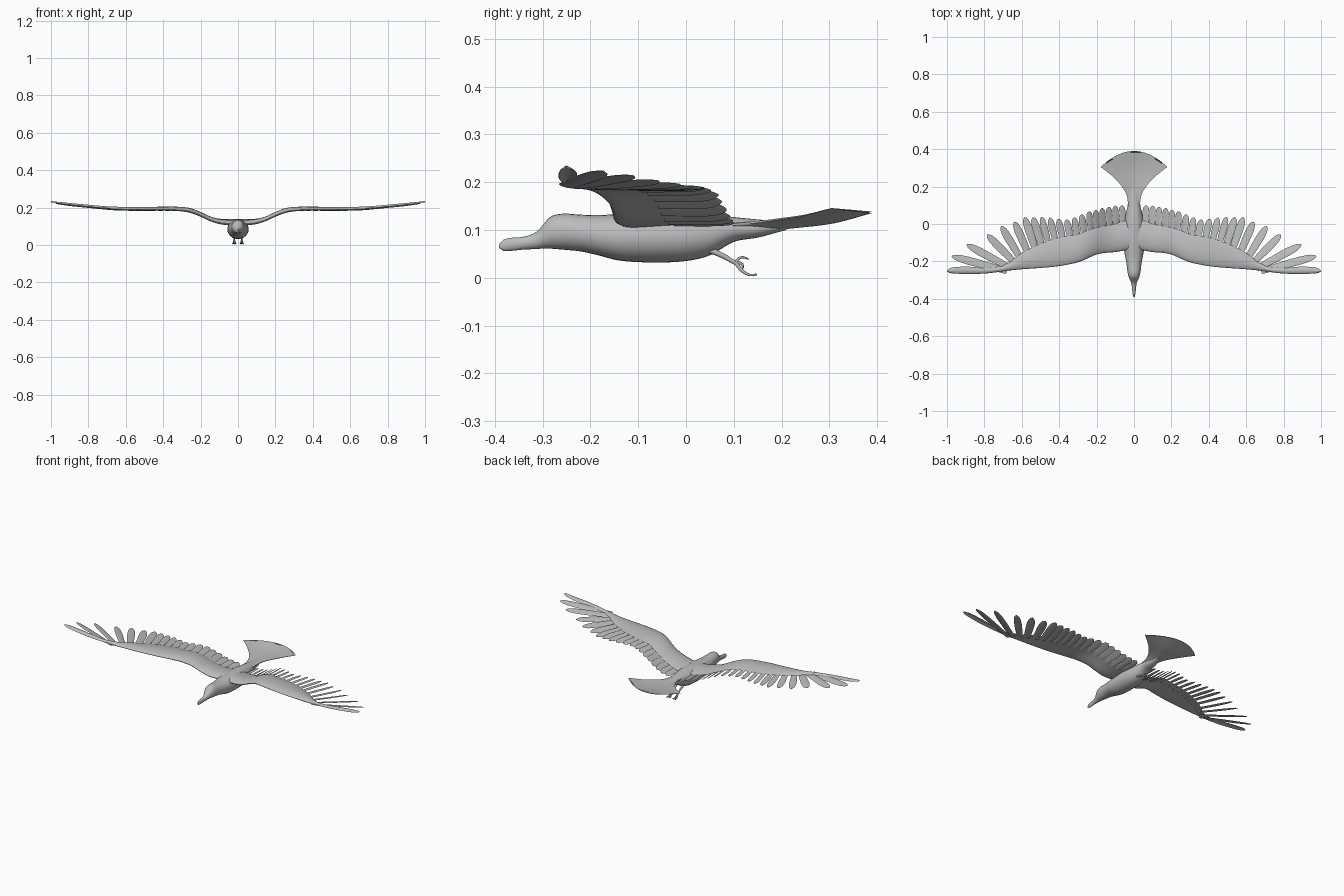
import bpy, bmesh, math
from mathutils import Vector

if "Cube" in bpy.data.objects:
    bpy.data.objects.remove(bpy.data.objects["Cube"])

grey = bpy.data.materials.new("plumage_grey")
grey.diffuse_color = (0.5, 0.5, 0.5, 1)
grey.use_nodes = True
grey.node_tree.nodes["Principled BSDF"].inputs["Base Color"].default_value = grey.diffuse_color


def curve(table, x):
    """Smooth interpolation through rows of (x, value, value...)."""
    n = len(table)
    x = min(max(x, table[0][0]), table[-1][0])
    i = 0
    while i < n - 2 and x > table[i + 1][0]:
        i += 1
    a, b = table[i], table[i + 1]
    p, q = table[max(i - 1, 0)], table[min(i + 2, n - 1)]
    h = b[0] - a[0]
    t = (x - a[0]) / h
    out = []
    for k in range(1, len(a)):
        ma = (b[k] - p[k]) / (b[0] - p[0]) * h
        mb = (q[k] - a[k]) / (q[0] - a[0]) * h
        out.append((2*t**3 - 3*t*t + 1) * a[k] + (t**3 - 2*t*t + t) * ma
                   + (3*t*t - 2*t**3) * b[k] + (t**3 - t*t) * mb)
    return out


def loft(bm, rings):
    """Skin closed rings and cap both ends."""
    vs = [[bm.verts.new(p) for p in r] for r in rings]
    n = len(vs[0])
    for a, b in zip(vs, vs[1:]):
        for j in range(n):
            bm.faces.new((a[j], a[(j + 1) % n], b[(j + 1) % n], b[j]))
    bm.faces.new(vs[0][::-1])
    bm.faces.new(vs[-1])


def finish(bm, name, mirror=False, angle=50):
    bmesh.ops.recalc_face_normals(bm, faces=bm.faces)
    me = bpy.data.meshes.new(name)
    bm.to_mesh(me)
    bm.free()
    ob = bpy.data.objects.new(name, me)
    bpy.context.collection.objects.link(ob)
    me.materials.append(grey)
    bpy.ops.object.select_all(action='DESELECT')
    ob.select_set(True)
    bpy.context.view_layer.objects.active = ob
    bpy.ops.object.shade_smooth_by_angle(angle=math.radians(angle))
    if mirror:
        ob.modifiers.new("mirror", 'MIRROR')
    return ob


# Body with head and bill: y, top, bottom, half width
BODY = [(-.391, .070, .062, .002), (-.385, .078, .057, .005), (-.37, .083, .056, .008),
        (-.34, .086, .059, .011), (-.315, .095, .060, .015), (-.30, .110, .061, .021),
        (-.285, .127, .061, .028), (-.26, .134, .059, .034), (-.22, .132, .055, .039),
        (-.18, .131, .046, .046), (-.14, .134, .036, .053), (-.07, .138, .032, .057),
        (0, .137, .035, .054), (.05, .133, .047, .045), (.10, .127, .075, .034),
        (.15, .122, .084, .028), (.21, .117, .100, .015)]
bm = bmesh.new()
rings = []
for i in range(71):
    y = -.391 + .601 * i / 70
    top, bot, w = curve(BODY, y)
    rings.append([(w * math.cos(a), y, (top + bot) / 2 + (top - bot) / 2 * math.sin(a))
                  for a in [2 * math.pi * j / 24 for j in range(24)]])
loft(bm, rings)
finish(bm, "body")

# Tail fan: fraction along, half width, height, half thickness
TAIL = [(0, .032, .108, .012), (.3, .036, .108, .010), (.5, .056, .111, .007),
        (.75, .105, .119, .005), (1, .178, .137, .0015)]
bm = bmesh.new()
rings = []
us = [i / 12 - 1 for i in range(25)]
for i in range(25):
    v = i / 24
    w, z, t = curve(TAIL, v)

    def tail_point(u, side):
        y = .07 + (.32 - .085 * u * u) * v
        lift = .012 * u * u * math.sin(math.pi * v * .75)
        return (u * w, y, z + lift + side * t * (1 - .8 * u * u))
    rings.append([tail_point(u, 1) for u in us] + [tail_point(u, -1) for u in us[::-1]])
loft(bm, rings)
finish(bm, "tail")

# Wing: x, leading y, trailing y, height, half thickness
WING = [(.02, -.135, .015, .114, .016), (.06, -.143, .015, .116, .015), (.1, -.15, 0, .121, .014),
        (.15, -.154, -.01, .136, .013), (.2, -.163, -.02, .159, .013), (.25, -.185, -.035, .178, .013),
        (.3, -.205, -.055, .187, .012), (.4, -.225, -.072, .190, .010), (.5, -.235, -.105, .190, .009),
        (.6, -.242, -.155, .191, .008), (.66, -.248, -.20, .193, .007), (.72, -.256, -.228, .198, .005),
        (.8, -.265, -.232, .206, .004), (.9, -.267, -.228, .216, .003), (.97, -.264, -.232, .224, .002),
        (.99, -.26, -.24, .227, .0015), (1, -.254, -.249, .228, .001)]
bm = bmesh.new()
rings = []
for i in range(81):
    x = .02 + .98 * i / 80
    lead, trail, z, t = curve(WING, x)
    ring = []
    for j in range(24):
        a = 2 * math.pi * j / 24
        u = (1 - math.cos(a)) / 2
        ring.append((x, lead + (trail - lead) * u,
                     z + t * math.sin(a) * (1.25 - .75 * u) + .006 * math.sin(math.pi * u)))
    rings.append(ring)
loft(bm, rings)
finish(bm, "wing", True)

# Flight feathers: tip positions, with roots tucked into the wing
TIPS = [(.065, .10), (.10, .098), (.135, .092), (.17, .085), (.205, .075), (.24, .068),
        (.28, .052), (.32, .036), (.36, .024), (.405, .028), (.45, .034), (.495, .038),
        (.54, .036), (.585, .036), (.64, .012), (.71, -.012), (.785, -.057), (.895, -.11), (.975, -.172)]
ROOT = [(.065, .06), (.2, .19), (.36, .335), (.5, .455), (.62, .545), (.71, .60),
        (.79, .63), (.89, .655), (.975, .68)]
SHAPE = [(0, .75), (.4, .95), (.7, 1), (.88, .8), (.96, .5), (1, .08)]
bm = bmesh.new()
for k, (tx, ty) in enumerate(TIPS):
    rx = curve(ROOT, tx)[0]
    root = Vector((rx, curve(WING, rx)[1] - .04))
    tip = Vector((tx, ty))
    d = (tip - root).normalized()
    side = Vector((d.y, -d.x))
    half = .0185 if tx < .5 else .021
    rings = []
    for i in range(17):
        s = 1 - (1 - i / 16) ** 1.5
        c = root.lerp(tip, s)
        w = half * curve(SHAPE, s)[0]
        ring = []
        for j in range(10):
            a = 2 * math.pi * j / 10
            p = c + side * (w * math.cos(a))
            z = curve(WING, p.x)[2] - .002 + .005 * math.cos(a) * w / half
            ring.append((p.x, p.y, z + .0035 * math.sin(a) * (1 - .6 * s)))
        rings.append(ring)
    loft(bm, rings)
finish(bm, "flight_feathers", True, 60)


# Legs and curled toes as tapered tubes
def tube(bm, pts, r0, r1):
    pts = [Vector(p) for p in pts]
    rows = [(i,) + tuple(p) for i, p in enumerate(pts)]
    n = 5 * (len(pts) - 1)
    path = [Vector(curve(rows, i * (len(pts) - 1) / n)) for i in range(n + 1)]
    rings = []
    for i, c in enumerate(path):
        d = (path[min(i + 1, n)] - path[max(i - 1, 0)]).normalized()
        up = d.cross(Vector((1, 0, 0))).normalized()
        across = up.cross(d)
        r = r0 + (r1 - r0) * i / n
        rings.append([c + r * (math.cos(a) * up + math.sin(a) * across)
                      for a in [math.pi * j / 4 for j in range(8)]])
    loft(bm, rings)


bm = bmesh.new()
tube(bm, [(.02, .04, .062), (.02, .075, .047), (.02, .108, .028)], .007, .004)
finish(bm, "leg", True)
bm = bmesh.new()
for dx in (-.008, 0, .008):
    tube(bm, [(.02, .105, .030), (.02 + dx * .5, .117, .015), (.02 + dx, .133, .006),
              (.02 + dx * 1.2, .148, .007)], .0042, .0018)
tube(bm, [(.02, .106, .028), (.02, .107, .037), (.02, .118, .043), (.02, .131, .039)], .0038, .0016)
tube(bm, [(.02, .107, .030), (.02, .116, .030), (.02, .119, .022), (.02, .114, .016)], .0035, .0016)
finish(bm, "toes", True)
